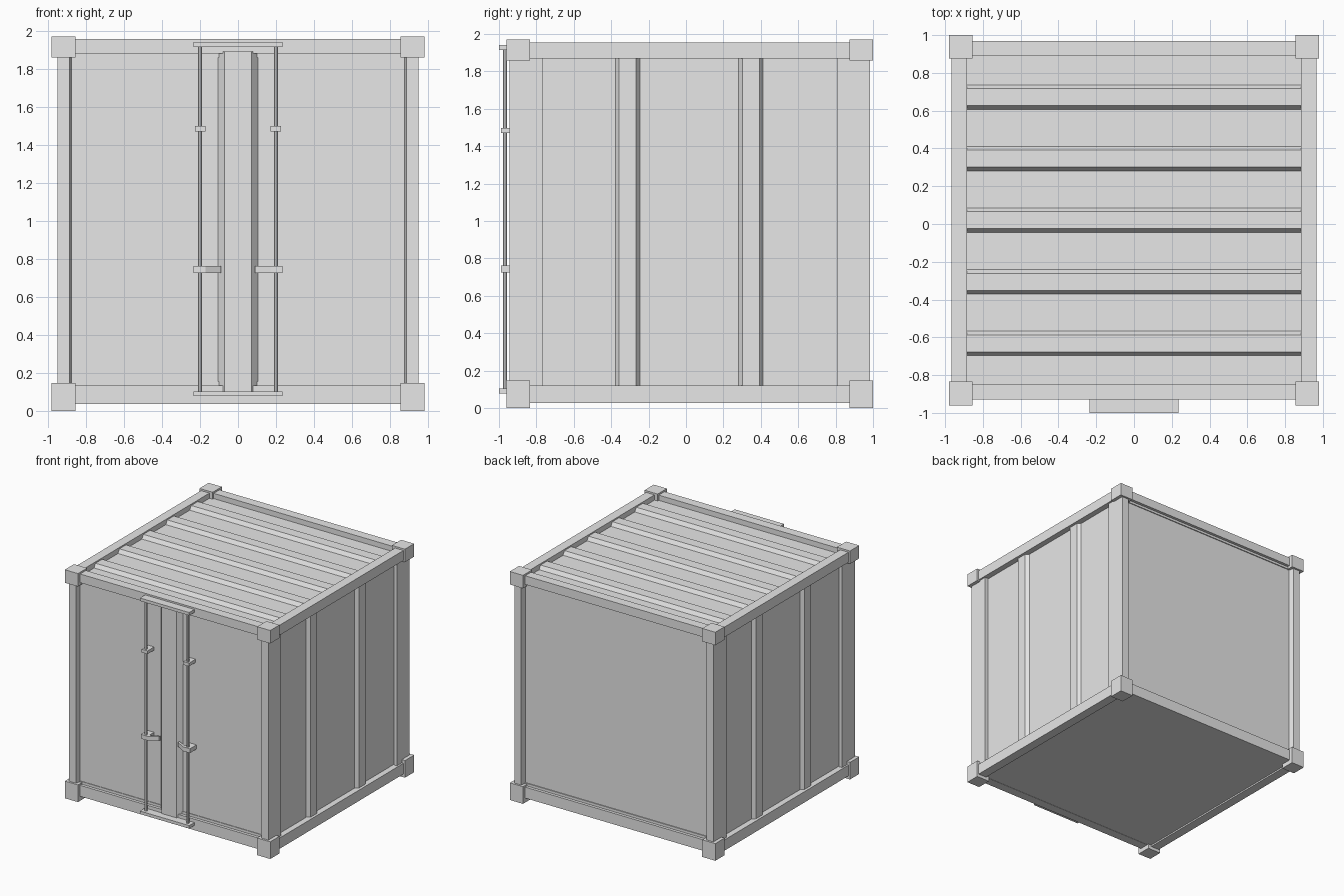
import bpy
import bmesh
from mathutils import Vector

if "Cube" in bpy.data.objects:
    bpy.data.objects.remove(bpy.data.objects["Cube"], do_unlink=True)

grey = bpy.data.materials.new("light_grey_steel")
grey.use_nodes = True
COLOUR = (0.8, 0.8, 0.8, 1)
grey.diffuse_color = COLOUR
grey.node_tree.nodes["Principled BSDF"].inputs["Base Color"].default_value = COLOUR

CY = 0.02  # body centre in y


def finish(name, bm):
    bmesh.ops.recalc_face_normals(bm, faces=bm.faces)
    mesh = bpy.data.meshes.new(name)
    bm.to_mesh(mesh)
    bm.free()
    mesh.materials.append(grey)
    obj = bpy.data.objects.new(name, mesh)
    bpy.context.collection.objects.link(obj)
    return obj


def box(name, x, y, z):
    bm = bmesh.new()
    bmesh.ops.create_cube(bm, size=1)
    for v in bm.verts:
        v.co = Vector(r[0] + (c + 0.5) * (r[1] - r[0]) for c, r in zip(v.co, (x, y, z)))
    return finish(name, bm)


def prism(name, points, along):
    """Extrude a closed outline of 3D points along a vector."""
    bm = bmesh.new()
    face = bm.faces.new([bm.verts.new(p) for p in points])
    ext = bmesh.ops.extrude_face_region(bm, geom=[face])
    bmesh.ops.translate(bm, vec=along, verts=[g for g in ext["geom"] if isinstance(g, bmesh.types.BMVert)])
    return finish(name, bm)


def span(a, b, s):
    """Range between a and b, mirrored when s is -1."""
    return tuple(sorted((a * s, b * s)))


def span_y(a, b, s):
    lo, hi = span(a, b, s)
    return (lo + CY, hi + CY)


def ribs(start, end, centres, low, high):
    """Outline of a sheet with raised trapezoid ribs, as (position, height)."""
    line = [(start, low)]
    for c in centres:
        line += [(c - 0.065, low), (c - 0.045, high), (c + 0.045, high), (c + 0.065, low)]
    return line + [(end, low)]


SIDES = ((1, "left"), (-1, "right"))
ENDS = ((-1, "front"), (1, "back"))
LEVELS = (("bottom", (0, 0.148)), ("top", (1.858, 1.97)))

# corner castings and posts
for sx, side in SIDES:
    for sy, end in ENDS:
        for level, z in LEVELS:
            box(f"{end}_{side}_{level}_corner", span(0.855, 0.98, sx), span_y(0.855, 0.98, sy), z)
        outline = [(0.885, 0.963), (0.95, 0.963), (0.95, 0.788), (0.92, 0.788), (0.875, 0.92)]
        prism(f"{end}_{side}_post", [(x * sx, y * sy + CY, 0.1) for x, y in outline], (0, 0, 1.8))

# side rails and ribbed side walls
for sx, side in SIDES:
    box(f"{side}_bottom_rail", span(0.885, 0.965, sx), (-0.9, 0.94), (0.027, 0.12))
    box(f"{side}_top_rail", span(0.885, 0.965, sx), (-0.9, 0.94), (1.868, 1.955))
    sheet = ribs(-0.88, 0.92, (-0.312, 0.347), 0.915, 0.942)
    outline = [(x * sx, y, 0.1) for y, x in sheet] + [(0.88 * sx, 0.92, 0.1), (0.88 * sx, -0.88, 0.1)]
    prism(f"{side}_wall", outline, (0, 0, 1.79))

# end rails with their narrow inner ledges
for sy, end in ENDS:
    for level, z, ledge in (("bottom", (0.038, 0.133), (0.13, 0.155)), ("top", (1.88, 1.955), (1.86, 1.885))):
        box(f"{end}_{level}_rail", (-0.9, 0.9), span_y(0.87, 0.95, sy), z)
        box(f"{end}_{level}_ledge", (-0.88, 0.88), span_y(0.87, 0.925, sy), ledge)

# ribbed roof and floor
sheet = ribs(-0.86, 0.9, [0.02 + 0.326 * i for i in range(-2, 3)], 1.91, 1.943)
outline = [(-0.888, y, z) for y, z in sheet] + [(-0.888, 0.9, 1.88), (-0.888, -0.86, 1.88)]
prism("roof", outline, (1.776, 0, 0))
box("floor", (-0.9, 0.9), (-0.87, 0.91), (0.04, 0.1))

# back wall and the two doors meeting in a raised centre
box("back_wall", (-0.9, 0.9), (0.89, 0.937), (0.1, 1.9))
for sx, side in SIDES:
    door = [(0.9, -0.9), (0.105, -0.9), (0.07, -0.94), (0, -0.94), (0, -0.86), (0.9, -0.86)]
    prism(f"{side}_door", [(x * sx, y, 0.1) for x, y in door], (0, 0, 1.79))

# lock rods, brackets and handles
for sx, side in SIDES:
    bpy.ops.mesh.primitive_cylinder_add(vertices=8, radius=0.011, depth=1.82, location=(0.2 * sx, -0.967, 1.01))
    rod = bpy.context.object
    rod.name = f"{side}_lock_rod"
    rod.data.materials.append(grey)
    bpy.ops.object.shade_smooth_by_angle()
    box(f"{side}_rod_bracket", span(0.17, 0.226, sx), (-0.99, -0.89), (1.47, 1.498))
    box(f"{side}_handle_bracket", span(0.17, 0.234, sx), (-0.99, -0.89), (0.725, 0.762))
    handle = [(0.17, -0.99), (0.09, -0.945), (0.09, -0.925), (0.17, -0.965)]
    prism(f"{side}_handle", [(x * sx, y, 0.725) for x, y in handle], (0, 0, 0.037))

# keeper plates holding the rod ends
box("bottom_keeper_plate", (-0.235, 0.235), (-1, -0.92), (0.078, 0.104))
box("top_keeper_plate", (-0.235, 0.235), (-1, -0.92), (1.915, 1.941))
